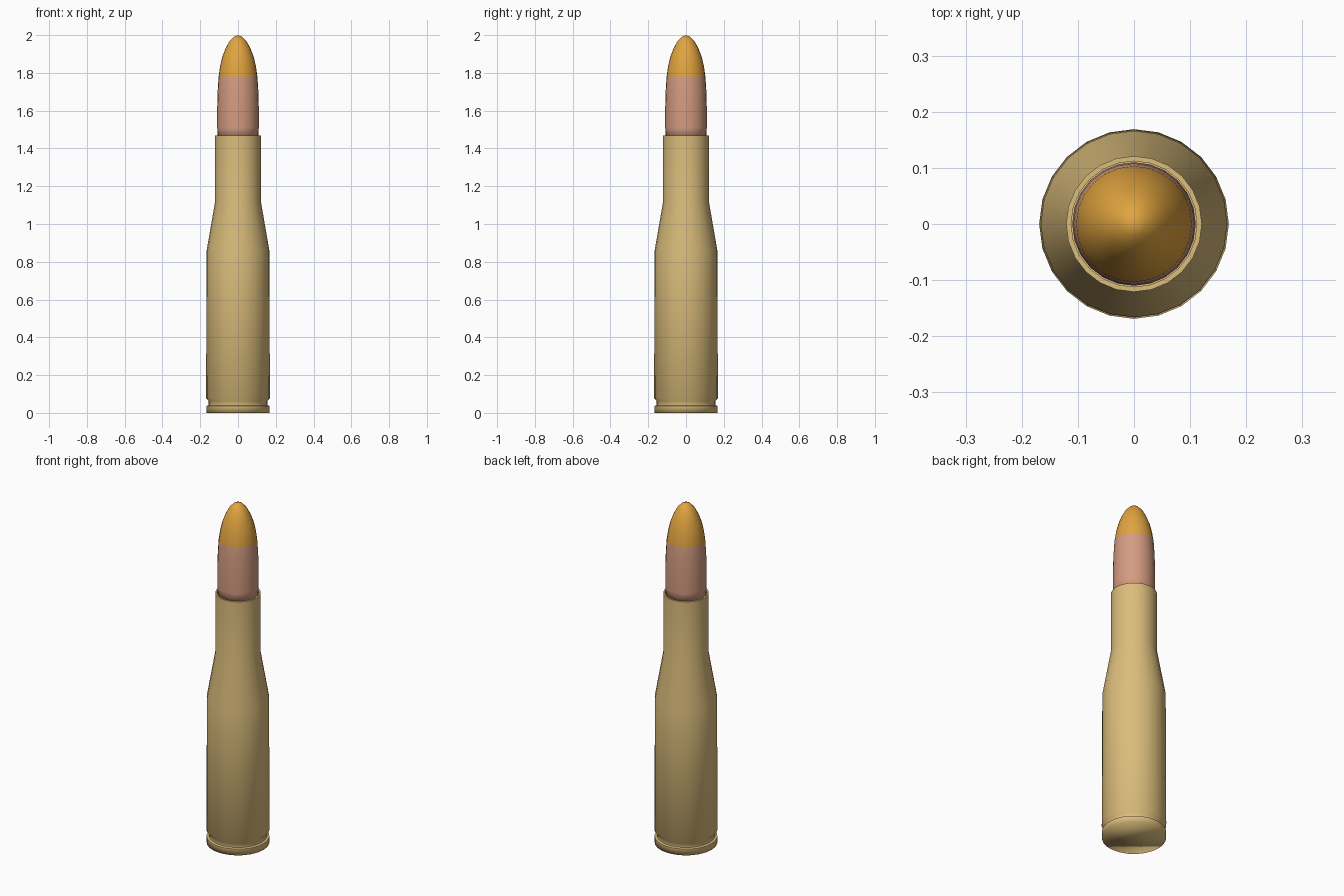
import bpy
import bmesh
from math import cos, sin, tau

SIDES = 24

default = bpy.data.objects.get("Cube")
if default:
    bpy.data.objects.remove(default)


def make_material(name, rgb):
    mat = bpy.data.materials.new(name)
    mat.use_nodes = True
    mat.diffuse_color = (*rgb, 1)
    bsdf = mat.node_tree.nodes["Principled BSDF"]
    bsdf.inputs["Base Color"].default_value = (*rgb, 1)
    return mat


def lathe(name, profile, materials, sharp_rings=(), pointed=False):
    """Turn a (radius, height) profile, bottom to top, around the z axis."""
    bm = bmesh.new()
    rings = [[bm.verts.new((r * cos(tau * i / SIDES), r * sin(tau * i / SIDES), z))
              for i in range(SIDES)] for r, z in profile]
    for low, high in zip(rings, rings[1:]):
        for i in range(SIDES):
            j = (i + 1) % SIDES
            bm.faces.new((low[i], low[j], high[j], high[i]))
    bm.faces.new(rings[0][::-1])
    bm.faces.new(rings[-1])
    if pointed:
        bmesh.ops.pointmerge(bm, verts=rings[-1], merge_co=(0, 0, profile[-1][1]))
    for face in bm.faces:
        face.smooth = True
    for index in sharp_rings:
        members = set(rings[index])
        for edge in bm.edges:
            if members.issuperset(edge.verts):
                edge.smooth = False
    mesh = bpy.data.meshes.new(name)
    bm.to_mesh(mesh)
    bm.free()
    for mat in materials:
        mesh.materials.append(mat)
    obj = bpy.data.objects.new(name, mesh)
    bpy.context.collection.objects.link(obj)
    return obj


brass = make_material("brass", (0.71, 0.51, 0.20))
copper = make_material("copper", (0.66, 0.33, 0.22))
amber = make_material("amber tip", (0.75, 0.37, 0.05))

# Case: rim, extractor groove, body, shoulder, neck and open mouth
case_profile = [
    (0.168, 0), (0.168, 0.037), (0.155, 0.04), (0.155, 0.062), (0.169, 0.078),
    (0.166, 0.86), (0.121, 1.12), (0.121, 1.468), (0.112, 1.468), (0.112, 1.42),
]
lathe("case", case_profile, [brass], sharp_rings=(1, 2, 7, 8, 9))

# Bullet: rounded nose with a painted tip
PAINT_LINE = 1.78
bullet_profile = [
    (0.108, 1.45), (0.110, 1.51), (0.110, 1.62), (0.108, 1.70), (0.103, PAINT_LINE),
    (0.095, 1.835), (0.083, 1.885), (0.065, 1.932), (0.045, 1.968), (0.022, 1.991),
    (0.001, 2.0),
]
bullet = lathe("bullet", bullet_profile, [copper, amber], pointed=True)
for poly in bullet.data.polygons:
    poly.material_index = int(poly.center.z > PAINT_LINE)
